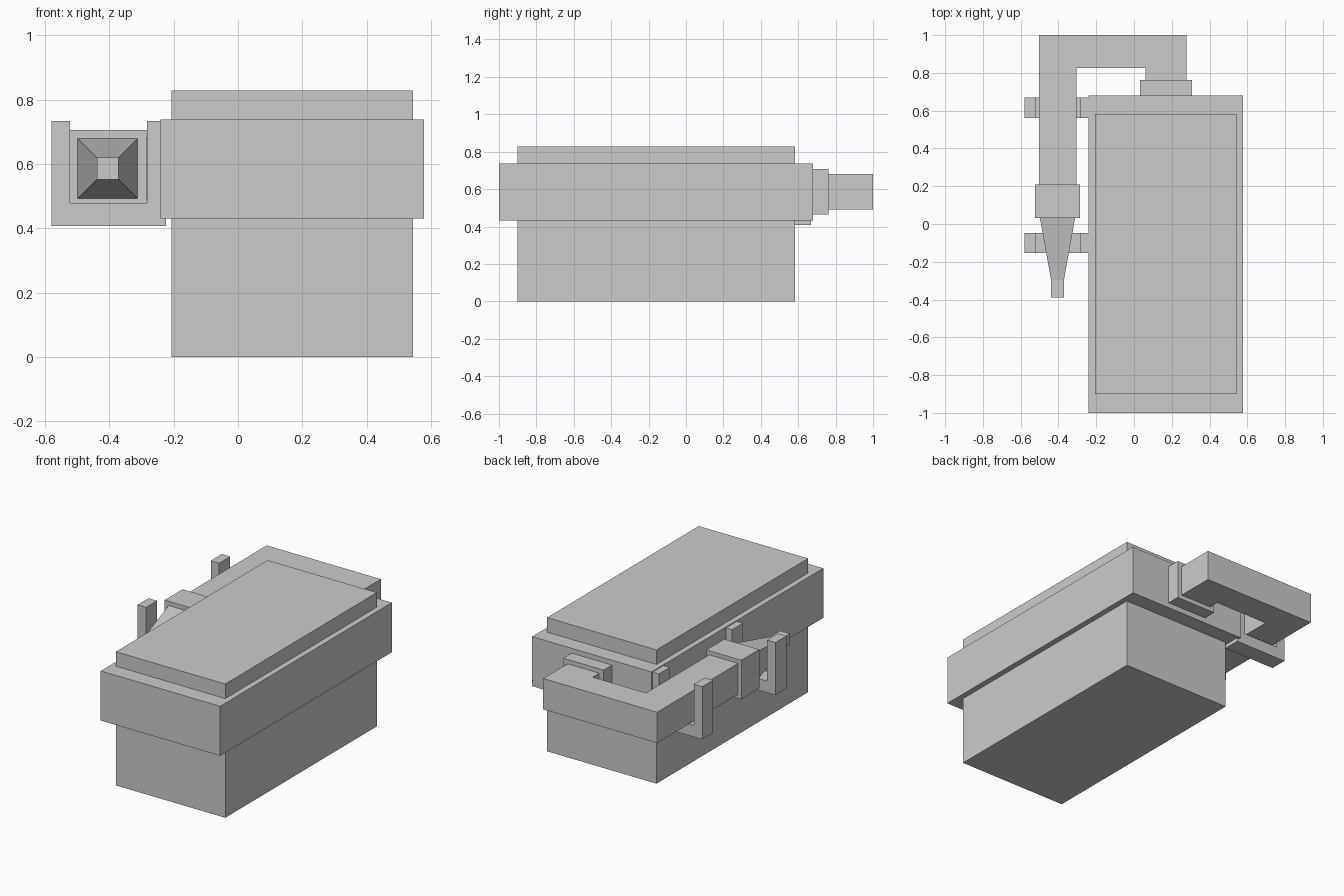
import bpy, bmesh
from mathutils import Vector

if "Cube" in bpy.data.objects:
    bpy.data.objects.remove(bpy.data.objects["Cube"])


def finish(name, bm):
    bmesh.ops.recalc_face_normals(bm, faces=bm.faces)
    me = bpy.data.meshes.new(name)
    bm.to_mesh(me)
    bm.free()
    ob = bpy.data.objects.new(name, me)
    bpy.context.collection.objects.link(ob)
    return ob


def box(name, x, y, z):
    bm = bmesh.new()
    bmesh.ops.create_cube(bm, size=1)
    for v in bm.verts:
        v.co = Vector([(a + b) / 2 + c * (b - a) for c, (a, b) in zip(v.co, (x, y, z))])
    return finish(name, bm)


def extrude(name, points, offset):
    """Extrude a closed 3D outline along an offset vector."""
    bm = bmesh.new()
    face = bm.faces.new([bm.verts.new(p) for p in points])
    out = bmesh.ops.extrude_face_region(bm, geom=[face])
    verts = [g for g in out["geom"] if isinstance(g, bmesh.types.BMVert)]
    bmesh.ops.translate(bm, verts=verts, vec=offset)
    return finish(name, bm)


def loft_y(name, cx, cz, sections):
    """Loft square rings (y, half_size) along the y axis."""
    bm = bmesh.new()
    rings = [[bm.verts.new((cx + sx * h, y, cz + sz * h))
              for sx, sz in ((-1, -1), (1, -1), (1, 1), (-1, 1))]
             for y, h in sections]
    for a, b in zip(rings, rings[1:]):
        for i in range(4):
            j = (i + 1) % 4
            bm.faces.new((a[i], a[j], b[j], b[i]))
    bm.faces.new(rings[0])
    bm.faces.new(rings[-1])
    return finish(name, bm)


# Tank: lower body, wide band and raised lid
box("tank_body", (-0.206, 0.543), (-0.9, 0.583), (0, 0.45))
box("tank_band", (-0.24, 0.578), (-1, 0.68), (0.431, 0.738))
box("tank_lid", (-0.206, 0.543), (-0.9, 0.583), (0.72, 0.828))

# Rear outlet and the pipe bending round to the side
box("outlet_collar", (0.031, 0.307), (0.67, 0.762), (0.464, 0.708))
pipe = [(0.278, 0.75), (0.278, 1), (-0.503, 1), (-0.503, 0.2),
        (-0.305, 0.2), (-0.305, 0.826), (0.061, 0.826), (0.061, 0.75)]
extrude("pipe", [(x, y, 0.49) for x, y in pipe], (0, 0, 0.191))

# Nozzle collar and tapered square nozzle
box("nozzle_collar", (-0.525, -0.285), (0.033, 0.208), (0.464, 0.706))
loft_y("nozzle", -0.405, 0.586, [(0.04, 0.0945), (-0.3, 0.0335), (-0.39, 0.0335)])

# Two U-shaped hooks holding the pipe
hook = [(-0.58, 0.733), (-0.58, 0.407), (-0.223, 0.407), (-0.223, 0.733),
        (-0.283, 0.733), (-0.283, 0.479), (-0.522, 0.479), (-0.522, 0.733)]
for name, y in (("front_hook", -0.154), ("rear_hook", 0.562)):
    extrude(name, [(x, y, z) for x, z in hook], (0, 0.107, 0))
